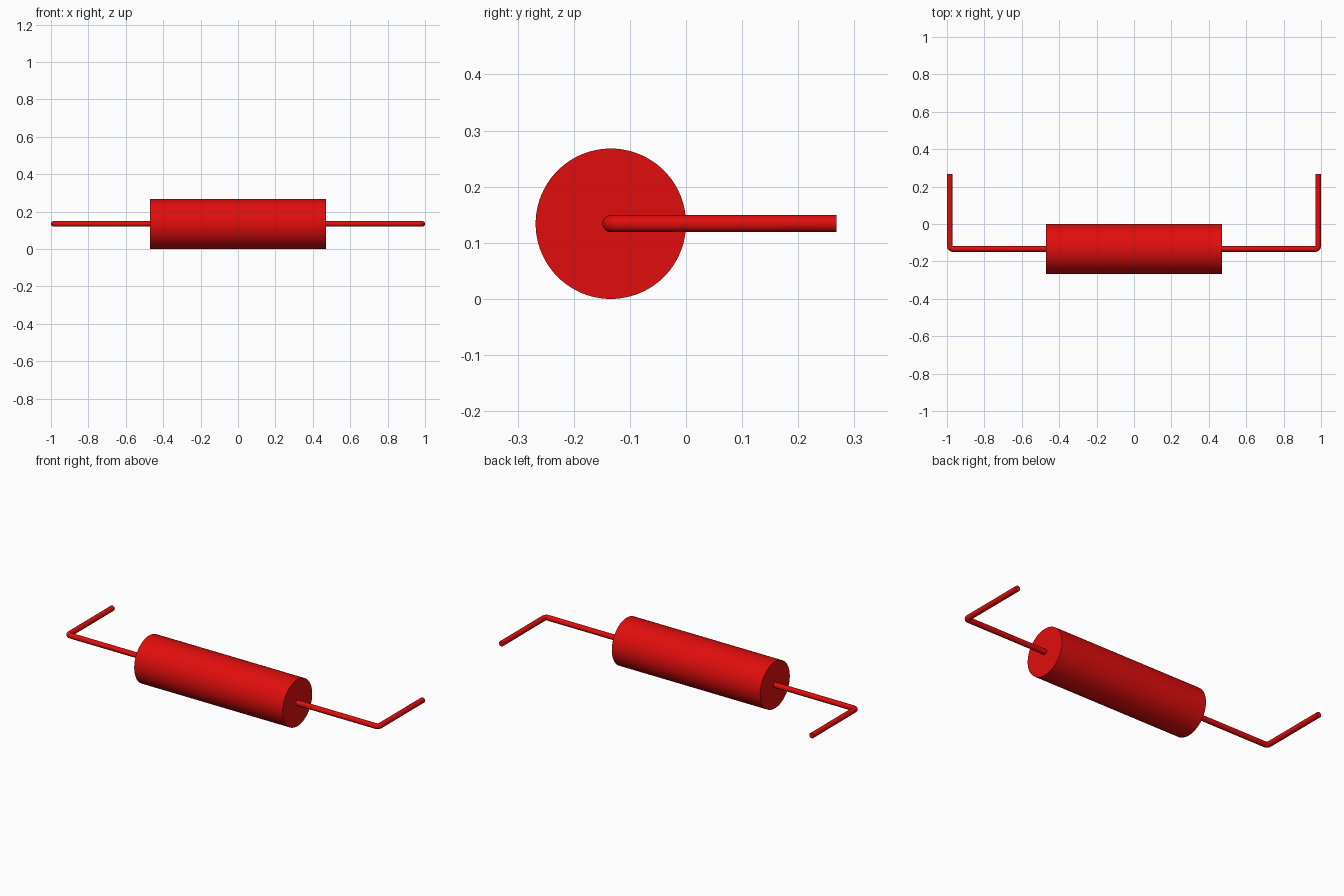
import bpy
from math import sin, cos, pi, radians

if "Cube" in bpy.data.objects:
    bpy.data.objects.remove(bpy.data.objects["Cube"])

AXIS_Y, AXIS_Z = -0.134, 0.134      # centre line of the component
BODY_R, BODY_HALF = 0.134, 0.471
WIRE_R, LEG_X, TIP_Y, BEND = 0.0152, 0.9848, 0.268, 0.017

red = bpy.data.materials.new("red")
red.diffuse_color = (0.75, 0.004, 0.004, 1)
red.use_nodes = True
red.node_tree.nodes["Principled BSDF"].inputs["Base Color"].default_value = red.diffuse_color


def finish(obj, name):
    obj.name = name
    obj.data.materials.clear()
    obj.data.materials.append(red)
    bpy.ops.object.select_all(action='DESELECT')
    obj.select_set(True)
    bpy.context.view_layer.objects.active = obj
    bpy.ops.object.shade_smooth_by_angle(angle=radians(40))


def wire(name, points):
    """Round wire swept along a path, with flat closed ends."""
    curve = bpy.data.curves.new(name, 'CURVE')
    curve.dimensions = '3D'
    curve.bevel_depth = WIRE_R
    curve.bevel_resolution = 6
    curve.use_fill_caps = True
    spline = curve.splines.new('POLY')
    spline.points.add(len(points) - 1)
    for p, co in zip(spline.points, points):
        p.co = (*co, 1)
    obj = bpy.data.objects.new(name, curve)
    bpy.context.collection.objects.link(obj)
    bpy.ops.object.select_all(action='DESELECT')
    obj.select_set(True)
    bpy.context.view_layer.objects.active = obj
    bpy.ops.object.convert(target='MESH')
    finish(bpy.context.object, name)


# Cylindrical body lying along x
bpy.ops.mesh.primitive_cylinder_add(vertices=96, radius=BODY_R, depth=2 * BODY_HALF,
                                    location=(0, AXIS_Y, AXIS_Z), rotation=(0, pi / 2, 0))
finish(bpy.context.object, "body")

# Bent lead at each end, turning back towards +y
for side, name in ((-1, "left_lead"), (1, "right_lead")):
    path = [(side * (BODY_HALF - 0.02), AXIS_Y, AXIS_Z)]
    for i in range(9):
        a = i / 8 * pi / 2
        path.append((side * (LEG_X - BEND + BEND * sin(a)),
                     AXIS_Y + BEND - BEND * cos(a), AXIS_Z))
    path.append((side * LEG_X, TIP_Y, AXIS_Z))
    wire(name, path)
